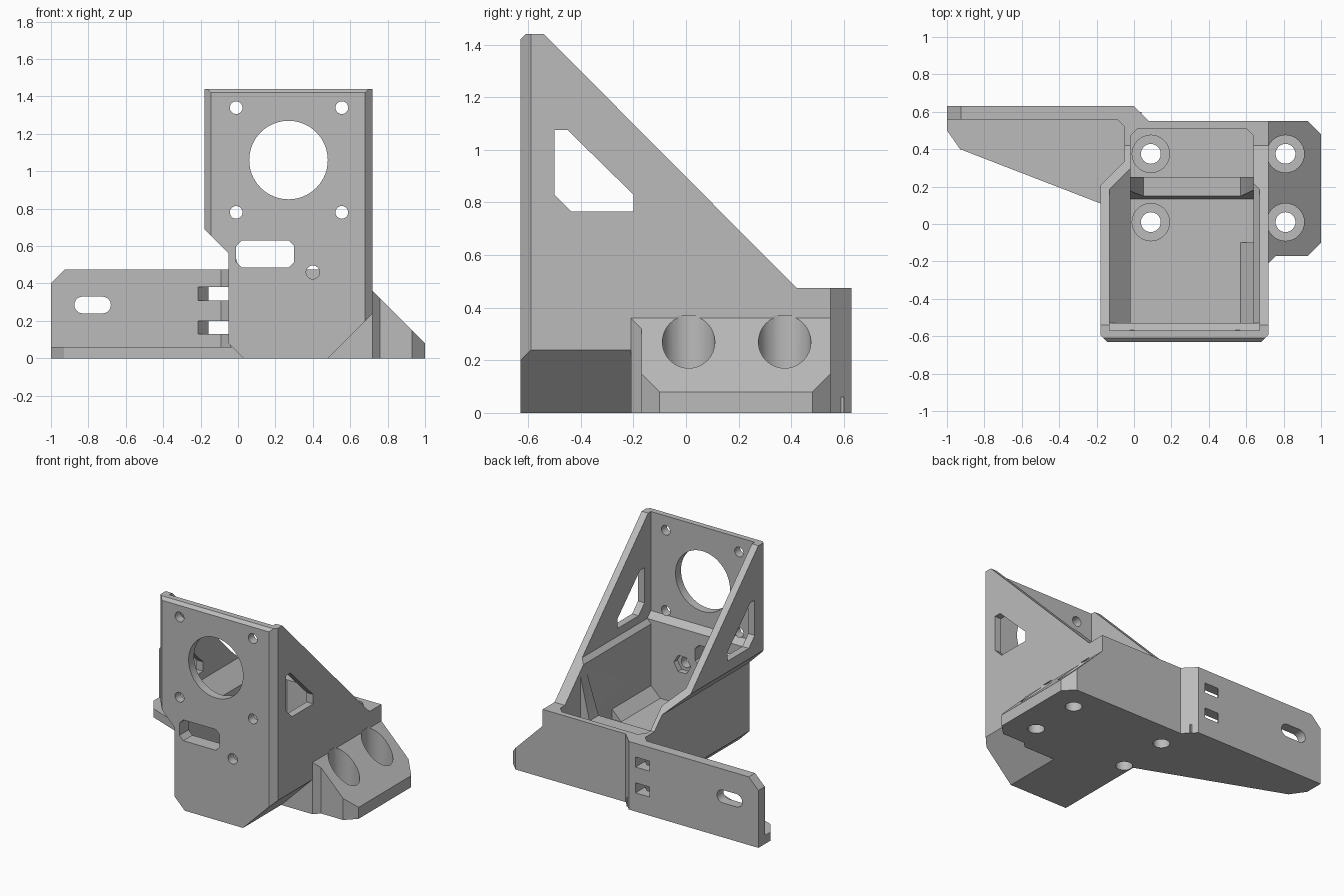
import bpy, bmesh, math
from mathutils import Vector

if "Cube" in bpy.data.objects:
    bpy.data.objects.remove(bpy.data.objects["Cube"], do_unlink=True)

grey = bpy.data.materials.new("plastic_grey")
grey.use_nodes = True
grey.diffuse_color = (0.5, 0.5, 0.5, 1)
grey.node_tree.nodes["Principled BSDF"].inputs["Base Color"].default_value = (0.5, 0.5, 0.5, 1)


def prism(name, axis, points, low, high):
    """Extrude a 2D outline along one axis; the outline uses the other two in order."""
    place = {"x": lambda a, b, t: (t, a, b),
             "y": lambda a, b, t: (a, t, b),
             "z": lambda a, b, t: (a, b, t)}[axis]
    bm = bmesh.new()
    face = bm.faces.new([bm.verts.new(place(a, b, low)) for a, b in points])
    moved = bmesh.ops.extrude_face_region(bm, geom=[face])["geom"]
    shift = Vector(place(0, 0, high - low))
    bmesh.ops.translate(bm, vec=shift, verts=[v for v in moved if isinstance(v, bmesh.types.BMVert)])
    bmesh.ops.recalc_face_normals(bm, faces=bm.faces)
    mesh = bpy.data.meshes.new(name)
    bm.to_mesh(mesh)
    bm.free()
    mesh.materials.append(grey)
    obj = bpy.data.objects.new(name, mesh)
    bpy.context.collection.objects.link(obj)
    return obj


def circle(a, b, r, n=32):
    return [(a + r * math.cos(i * math.tau / n), b + r * math.sin(i * math.tau / n)) for i in range(n)]


def slot(a0, a1, b0, b1, c):
    """Rectangle with cut corners."""
    return [(a0 + c, b0), (a1 - c, b0), (a1, b0 + c), (a1, b1 - c),
            (a1 - c, b1), (a0 + c, b1), (a0, b1 - c), (a0, b0 + c)]


def combine(target, tool, operation):
    mod = target.modifiers.new("combine", "BOOLEAN")
    mod.operation, mod.object, mod.solver = operation, tool, "EXACT"
    with bpy.context.temp_override(object=target, active_object=target):
        bpy.ops.object.modifier_apply(modifier=mod.name)
    bpy.data.objects.remove(tool, do_unlink=True)


# Housing: front, side and top outlines intersected
bracket = prism("motor_bracket", "y", [
    (0.03, 0), (0.48, 0), (0.72, 0.24), (0.72, 1.44), (-0.18, 1.44),
    (-0.18, 0.69), (-0.05, 0.56), (-0.05, 0.08)], -0.7, 0.7)
combine(bracket, prism("side_outline", "x", [
    (-0.63, -0.1), (0.55, -0.1), (0.55, 0.475), (0.42, 0.475),
    (-0.54, 1.44), (-0.61, 1.44), (-0.63, 1.42)], -1, 1), "INTERSECT")
combine(bracket, prism("top_outline", "z", [
    (-0.145, -0.65), (-0.145, -0.63), (0.68, -0.63), (0.72, -0.59), (0.73, 0.7),
    (-0.19, 0.7), (-0.18, -0.595), (-0.146, -0.63)][1:7], -0.1, 2), "INTERSECT")

# Screw lug with sloped top
lug = prism("screw_lug", "z", [
    (0.4, 0.55), (0.93, 0.55), (1, 0.48), (1, -0.1), (0.93, -0.17),
    (0.76, -0.17), (0.72, -0.21), (0.4, -0.21)], 0, 0.36)
combine(lug, prism("lug_slope", "y", [(0.72, 0.36), (1.1, -0.02), (1.1, 0.6), (0.72, 0.6)], -1, 1), "DIFFERENCE")
combine(bracket, lug, "UNION")

# Side arm: upright plate and thin foot
arm = prism("arm_plate", "z", [
    (-1, 0.56), (-0.09, 0.56), (-0.04, 0.51), (0.08, 0.51), (0.08, 0.55), (0, 0.63), (-1, 0.63)], 0, 0.475)
combine(arm, prism("arm_foot", "z", [
    (-1, 0.6), (-1, 0.5), (-0.93, 0.4), (0.04, 0.025), (0.04, 0.6)], 0, 0.06), "UNION")
combine(arm, prism("arm_corner", "y", [(-1.1, 0.3), (-0.925, 0.475), (-0.925, 0.6), (-1.1, 0.6)], 0, 1), "DIFFERENCE")
combine(bracket, arm, "UNION")

# Main cavity: lower pocket with cut back corners, wider space above
pocket = prism("pocket", "y", [
    (-0.02, 0.18), (0.64, 0.18), (0.64, 0.68), (0.67, 0.71), (0.67, 1.6),
    (-0.13, 1.6), (-0.13, 0.71), (-0.02, 0.6)], -1, 1)
combine(pocket, prism("pocket_outline", "z", [
    (-0.2, -0.53), (0.7, -0.53), (0.7, 0.41), (0.6, 0.51), (0.02, 0.51), (-0.2, 0.29)], 0, 2), "INTERSECT")
combine(bracket, pocket, "DIFFERENCE")
combine(bracket, prism("upper_space", "x", [
    (-0.53, 0.71), (-0.57, 0.75), (-0.57, 1.6), (0.6, 1.6), (0.6, 0.71)], -0.13, 0.67), "DIFFERENCE")

# Cross rib and corner fillet inside the pocket
rib = prism("cross_rib", "y", [
    (-0.03, 0.17), (0.65, 0.17), (0.65, 0.62), (0.64, 0.62), (0.57, 0.32),
    (0.05, 0.32), (-0.02, 0.57), (-0.03, 0.57)], 0.13, 0.25)
combine(rib, prism("rib_slope", "x", [(0.1, 0.15), (0.13, 0.15), (0.19, 0.7), (0.1, 0.7)], -1, 1), "DIFFERENCE")
combine(bracket, rib, "UNION")
combine(bracket, prism("corner_fillet", "y", [
    (0.56, 0.17), (0.642, 0.17), (0.642, 0.252)], -0.54, -0.1), "UNION")

# Motor face: shaft hole, screw holes, cable window, nut hole
combine(bracket, prism("shaft_hole", "y", circle(0.27, 1.06, 0.21, 64), -0.7, -0.5), "DIFFERENCE")
for x in (-0.01, 0.555):
    for z in (0.78, 1.34):
        combine(bracket, prism("motor_screw", "y", circle(x, z, 0.034, 24), -0.7, -0.5), "DIFFERENCE")
combine(bracket, prism("cable_window", "y", slot(-0.01, 0.3, 0.485, 0.63, 0.03), -0.7, -0.5), "DIFFERENCE")
combine(bracket, prism("nut_screw", "y", circle(0.4, 0.46, 0.036, 24), -0.7, -0.5), "DIFFERENCE")
combine(bracket, prism("nut_recess", "y", circle(0.4, 0.46, 0.065, 6), -0.57, -0.5), "DIFFERENCE")

# Windows through both side walls
combine(bracket, prism("side_window", "x", [
    (-0.5, 0.83), (-0.435, 0.765), (-0.2, 0.765), (-0.2, 0.83), (-0.45, 1.075), (-0.5, 1.075)],
    -0.5, 0.9), "DIFFERENCE")

# Counterbored mounting holes
for x in (0.09, 0.81):
    for y in (0.01, 0.375):
        combine(bracket, prism("mount_hole", "z", circle(x, y, 0.053), -0.1, 0.3), "DIFFERENCE")
        combine(bracket, prism("counterbore", "z", circle(x, y, 0.1), 0.1, 0.37), "DIFFERENCE")

# Arm slots: rounded screw slot and two cable tie slots
ends = [(x + 0.045 * math.cos(a), 0.285 + 0.045 * math.sin(a))
        for x, turn in ((-0.725, -0.5), (-0.83, 0.5))
        for a in [math.pi * (turn + i / 10) for i in range(11)]]
combine(bracket, prism("screw_slot", "y", ends, 0.5, 0.7), "DIFFERENCE")
for z in (0.13, 0.31):
    combine(bracket, prism("tie_slot", "z", [
        (-0.23, 0.54), (-0.15, 0.64), (-0.052, 0.64), (-0.052, 0.5)], z, z + 0.07), "DIFFERENCE")

for poly in bracket.data.polygons:
    poly.material_index = 0
bpy.context.view_layer.objects.active = bracket
bracket.select_set(True)
bpy.ops.object.shade_smooth_by_angle(angle=math.radians(25))
